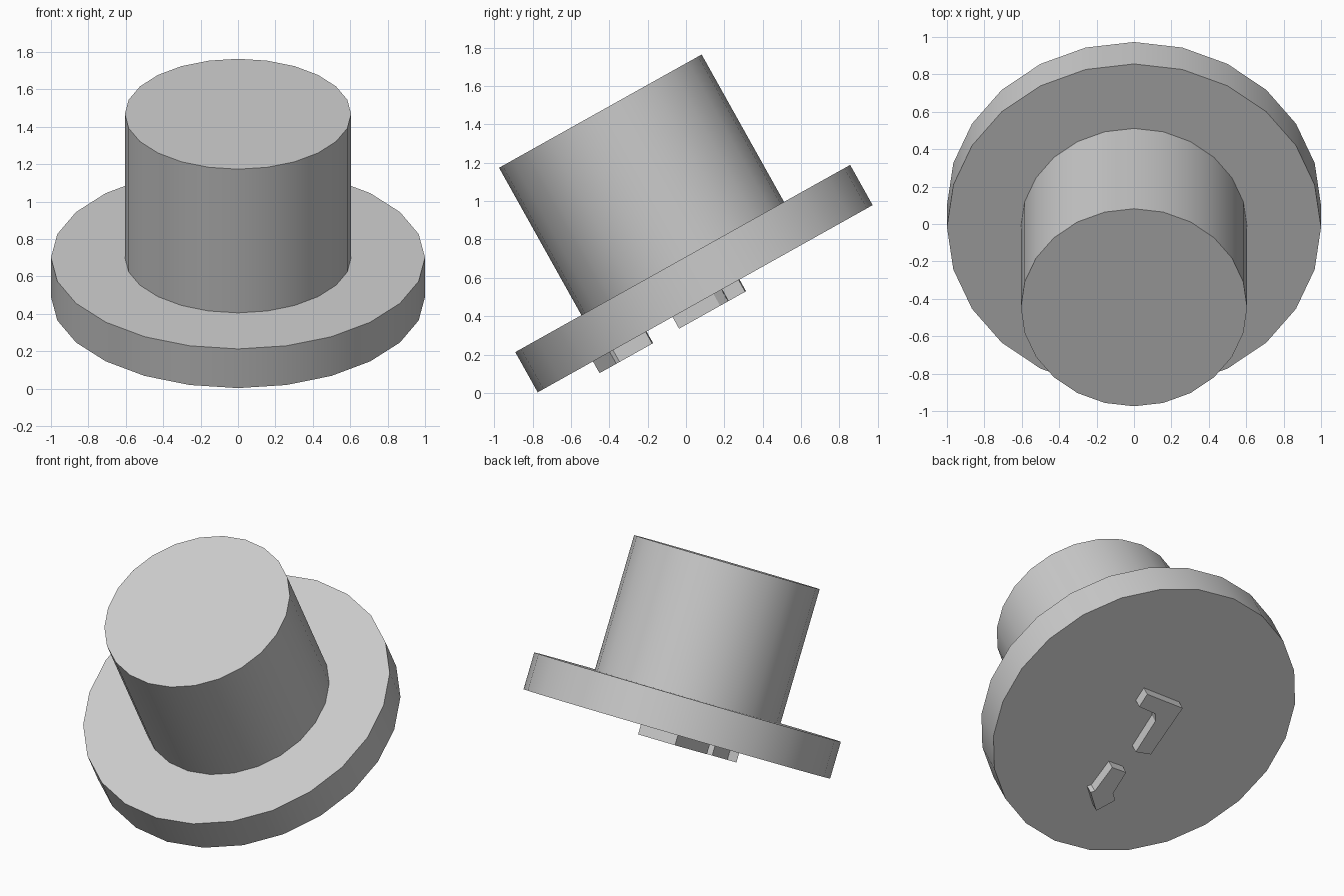
import bpy, bmesh, math
from mathutils import Matrix

cube = bpy.data.objects.get("Cube")
if cube:
    bpy.data.objects.remove(cube, do_unlink=True)

grey = bpy.data.materials.new("plain grey")
grey.use_nodes = True
COLOUR = (0.6, 0.6, 0.6, 1)
grey.diffuse_color = COLOUR
grey.node_tree.nodes["Principled BSDF"].inputs["Base Color"].default_value = COLOUR

# Everything is built upright on the underside of the brim, then tipped forward
TILT = Matrix.Translation((0, 0.1, 0.491)) @ Matrix.Rotation(math.radians(29.2), 4, 'X')


def prism(name, outline, bottom, top, smooth=False):
    """Extrude a flat outline from bottom to top and tip it into place."""
    bm = bmesh.new()
    face = bm.faces.new([bm.verts.new((x, y, bottom)) for x, y in outline])
    grown = bmesh.ops.extrude_face_region(bm, geom=[face], use_keep_orig=True)
    verts = [v for v in grown["geom"] if isinstance(v, bmesh.types.BMVert)]
    bmesh.ops.translate(bm, verts=verts, vec=(0, 0, top - bottom))
    bmesh.ops.recalc_face_normals(bm, faces=bm.faces)
    mesh = bpy.data.meshes.new(name)
    bm.to_mesh(mesh)
    bm.free()
    mesh.materials.append(grey)
    obj = bpy.data.objects.new(name, mesh)
    bpy.context.collection.objects.link(obj)
    obj.matrix_world = TILT
    if smooth:
        bpy.ops.object.select_all(action='DESELECT')
        obj.select_set(True)
        bpy.context.view_layer.objects.active = obj
        bpy.ops.object.shade_smooth_by_angle(angle=math.radians(30))
    return obj


def circle(radius, sides=24):
    steps = [math.tau * i / sides for i in range(sides)]
    return [(radius * math.cos(a), radius * math.sin(a)) for a in steps]


# Wide disc and the tall cylinder on it
prism("brim", circle(1.0), 0, 0.24, smooth=True)
prism("crown", circle(0.605), 0.22, 1.12, smooth=True)

# Two raised pads under the brim
prism("angled_pad", [(0.15, 0.2), (-0.135, 0.205), (-0.15, -0.17), (-0.045, -0.195),
                     (-0.025, 0.05), (0.01, 0.097), (0.143, 0.1)], -0.07, 0.01)
prism("pointed_pad", [(0.03, -0.355), (-0.08, -0.35), (-0.095, -0.515), (-0.14, -0.555),
                      (-0.07, -0.67), (0.05, -0.57), (0.03, -0.55)], -0.07, 0.01)
